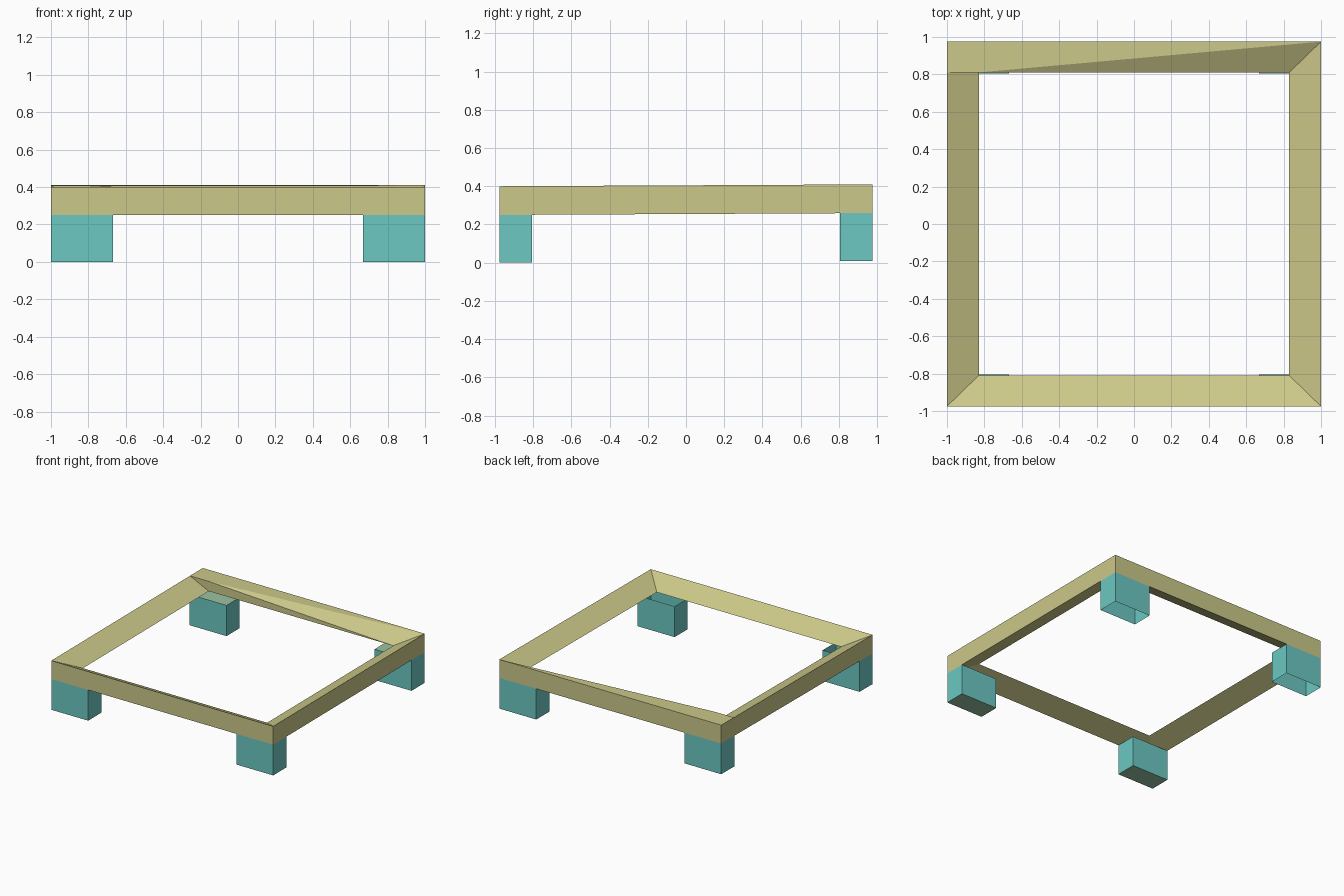
import bpy, bmesh

cube = bpy.data.objects.get("Cube")
if cube:
    bpy.data.objects.remove(cube, do_unlink=True)


def material(name, rgb):
    m = bpy.data.materials.new(name)
    m.use_nodes = True
    m.diffuse_color = (*rgb, 1)
    m.node_tree.nodes["Principled BSDF"].inputs["Base Color"].default_value = (*rgb, 1)
    return m


KHAKI = material("khaki", (0.60, 0.58, 0.25))
TEAL = material("teal", (0.15, 0.58, 0.54))
SAGE = material("sage", (0.33, 0.54, 0.37))

X, Y = 1.0, 0.975          # outer half sizes
IX, IY = 0.83, 0.81        # inner half sizes
TOP, MID, LOW = 0.40, 0.32, 0.25
LEG_X, LEG_Y = 0.667, 0.805
CORNERS = [(-1, -1), (1, -1), (1, 1), (-1, 1)]


def finish(bm, name, mats):
    # The whole stand rises very slightly towards the back
    for v in bm.verts:
        v.co.z += 0.005 * (v.co.y + Y)
    mesh = bpy.data.meshes.new(name)
    bm.to_mesh(mesh)
    bm.free()
    for m in mats:
        mesh.materials.append(m)
    obj = bpy.data.objects.new(name, mesh)
    bpy.context.collection.objects.link(obj)
    return obj


# Mitred frame with a wedge section: upright outside, thin inner edge
bm = bmesh.new()


def ring(x, y, z):
    return [bm.verts.new((sx * x, sy * y, z)) for sx, sy in CORNERS]


upper, lower, inner = ring(X, Y, TOP), ring(X, Y, LOW), ring(IX, IY, MID)
# Raised flat corner at the back of one side
notch_out = bm.verts.new((-X, IY, TOP))
notch_in = bm.verts.new((-IX, IY, TOP))
for i in range(4):
    j = (i + 1) % 4
    bm.faces.new((lower[i], lower[j], upper[j], upper[i]))
    bm.faces.new((lower[j], lower[i], inner[i], inner[j]))
for i in (0, 1):
    bm.faces.new((upper[i], upper[i + 1], inner[i + 1], inner[i]))
bm.faces.new((notch_out, upper[0], inner[0], inner[3]))
bm.faces.new((upper[3], notch_out, notch_in))
bm.faces.new((upper[3], notch_in, upper[2]))
bm.faces.new((upper[2], notch_in, inner[2]))
bm.faces.new((notch_out, inner[3], notch_in))
bm.faces.new((notch_in, inner[3], inner[2]))
finish(bm, "frame", [KHAKI])

# Four hollow block legs, open underneath
for sx, sy in CORNERS:
    bm = bmesh.new()
    bmesh.ops.create_cube(bm, size=1)
    for v in bm.verts:
        v.co = (sx * (X if v.co.x > 0 else LEG_X),
                sy * (Y if v.co.y > 0 else LEG_Y),
                LOW if v.co.z > 0 else 0)
    bmesh.ops.recalc_face_normals(bm, faces=bm.faces)
    bottom = [f for f in bm.faces if f.normal.z < -0.5]
    bmesh.ops.delete(bm, geom=bottom, context="FACES_ONLY")
    for f in bm.faces:
        f.material_index = 1 if f.normal.z > 0.5 else 0
    name = ("front" if sy < 0 else "back") + ("_left" if sx > 0 else "_right") + "_leg"
    finish(bm, name, [TEAL, SAGE])
